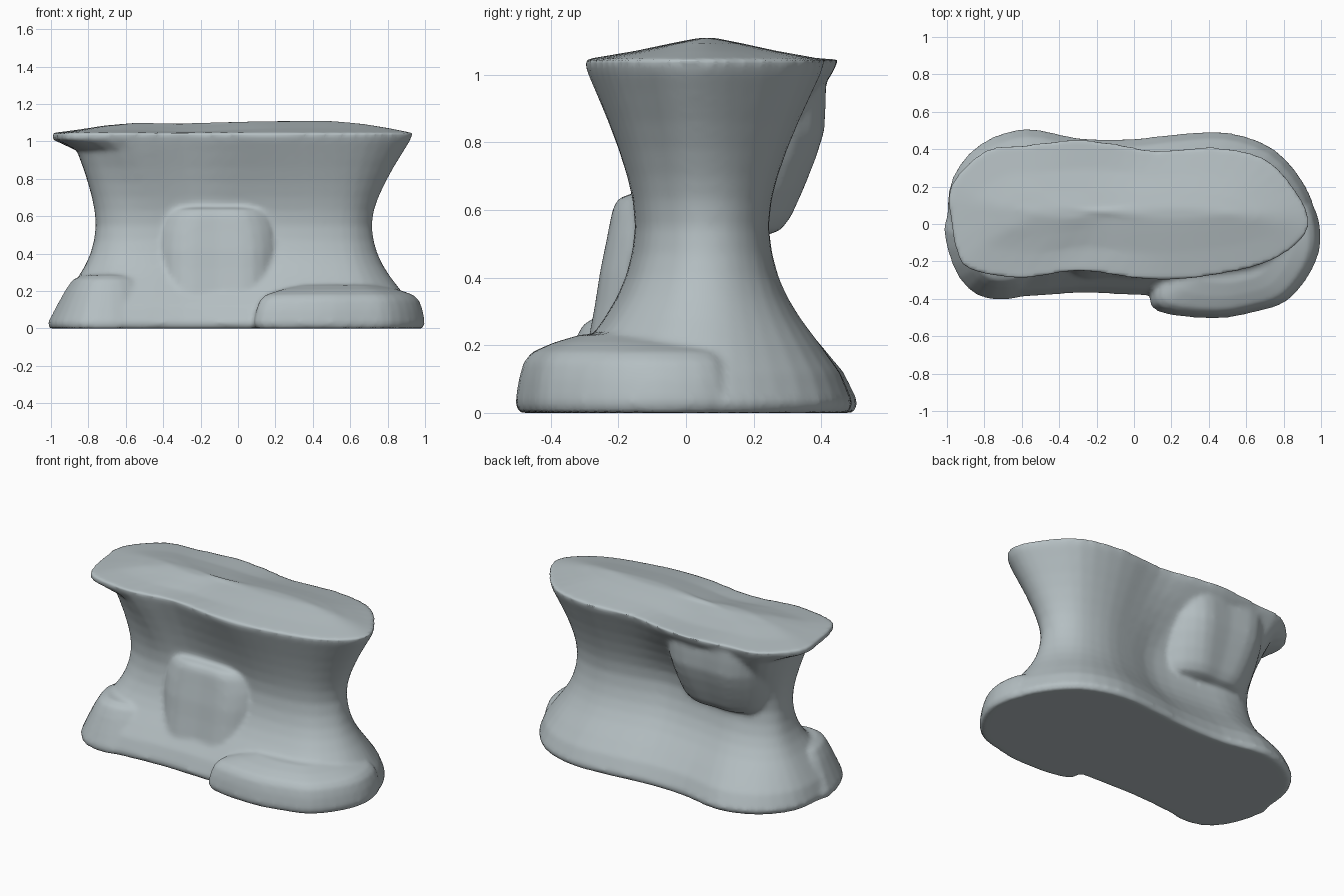
import bpy, bmesh, math
from mathutils import Vector

if "Cube" in bpy.data.objects:
    bpy.data.objects.remove(bpy.data.objects["Cube"])

stone = bpy.data.materials.new("blue grey stone")
stone.diffuse_color = (0.46, 0.52, 0.54, 1)
stone.use_nodes = True
stone.node_tree.nodes["Principled BSDF"].inputs["Base Color"].default_value = stone.diffuse_color


def smooth_outline(pts, n=3):
    """Closed Catmull-Rom curve through the outline points."""
    out, k = [], len(pts)
    for i in range(k):
        a, b, c, d = (Vector(pts[(i + j) % k]) for j in (-1, 0, 1, 2))
        for s in range(n):
            t = s / n
            out.append(0.5 * (2 * b + (c - a) * t + (2 * a - 5 * b + 4 * c - d) * t * t
                              + (3 * b - a - 3 * c + d) * t ** 3))
    return out


def loft(name, rings):
    """Skin a closed solid over rings of 3D points."""
    bm = bmesh.new()
    loops = [[bm.verts.new(p) for p in smooth_outline(r)] for r in rings]
    n = len(loops[0])
    for lo, hi in zip(loops, loops[1:]):
        for i in range(n):
            j = (i + 1) % n
            bm.faces.new((lo[i], lo[j], hi[j], hi[i]))
    bm.faces.new(loops[0][::-1])
    bm.faces.new(loops[-1])
    bmesh.ops.recalc_face_normals(bm, faces=bm.faces)
    me = bpy.data.meshes.new(name)
    bm.to_mesh(me)
    bm.free()
    ob = bpy.data.objects.new(name, me)
    bpy.context.collection.objects.link(ob)
    return ob


def scaled(outline, z, c, sx, sy):
    return [(c[0] + (x - c[0]) * sx, c[1] + (y - c[1]) * sy, z) for x, y in outline]


# Main waisted body: base, waist and top outlines
base = [(-1, .02), (-.97, -.22), (-.83, -.38), (-.6, -.39), (-.3, -.37), (0, -.38), (.25, -.39),
        (.5, -.38), (.75, -.34), (.92, -.18), (.97, .02), (.92, .2), (.75, .4), (.5, .49),
        (.22, .48), (-.02, .455), (-.3, .46), (-.58, .51), (-.82, .43), (-.97, .25)]
waist = [(-.76, .05), (-.73, -.06), (-.62, -.13), (-.45, -.15), (-.25, -.13), (0, -.13), (.25, -.15),
         (.45, -.14), (.6, -.1), (.69, -.02), (.715, .06), (.68, .15), (.58, .22), (.4, .245),
         (.2, .215), (0, .175), (-.3, .2), (-.5, .22), (-.65, .2), (-.74, .14)]
top = [(-.97, -.02), (-.95, -.13), (-.88, -.24), (-.6, -.29), (-.3, -.25), (0, -.29), (.2, -.3),
       (.45, -.27), (.7, -.21), (.88, -.1), (.935, .02), (.87, .17), (.7, .35), (.42, .41),
       (.12, .39), (-.1, .43), (-.32, .45), (-.6, .42), (-.8, .39), (-.98, .2)]


def blend(z, w, end):
    ring = []
    for (ax, ay), (bx, by) in zip(waist, end):
        f = w
        if end is top and bx < -.85:  # the left end steps out into a thick lip
            f = .6 * w if w < .9 else 1
        ring.append((ax + (bx - ax) * f, ay + (by - ay) * f, z))
    return ring


rings = [scaled(base, 0, (0, .05), .985, .97)]
rings += [blend(z, w, base) for z, w in
          ((.03, 1), (.12, .85), (.2, .62), (.28, .38), (.34, .23), (.4, .12), (.47, .04))]
rings += [blend(z, w, top) for z, w in
          ((.55, 0), (.63, .05), (.7, .16), (.78, .33), (.86, .53), (.95, .78), (1.01, .95), (1.045, 1))]
# Crowned top with a shallow dip left of the middle
for z, sx, sy in ((1.07, .87, .6), (1.093, .72, .3), (1.11, .55, .06)):
    rings.append([(x, y, z - .02 * math.exp(-((x + .2) / .22) ** 2) - (.008 if x < -.4 else 0))
                  for x, y, z in scaled(top, z, (0, .06), sx, sy)])
body = loft("rock_pedestal", rings)

# Low ledge wrapping the front right corner
foot = [(.09, -.36), (.13, -.47), (.43, -.505), (.65, -.47), (.82, -.41), (.95, -.25), (1, -.08),
        (.96, .1), (.85, .12), (.6, 0), (.2, -.15)]
fc = (.55, -.15)
ledge = loft("right_ledge", [scaled(foot, z, fc, s, s) for z, s in
             ((0, .97), (.03, 1), (.1, .97), (.15, .93), (.18, .86), (.208, .68), (.232, .45))])

# Smaller ledge at the front left
foot = [(-1, .05), (-.97, -.22), (-.83, -.385), (-.6, -.39), (-.4, -.25), (-.45, -.05), (-.7, .08)]
fc = (-.68, -.15)
left = loft("left_ledge", [scaled(foot, z, fc, s, s) for z, s in
            ((0, .97), (.03, 1), (.12, .86), (.2, .73), (.26, .61), (.285, .45))])


def slab(x0, x1, back, levels, r):
    """Rounded bump: (z, outer y, width factor) at each level."""
    c, h = (x0 + x1) / 2, (x1 - x0) / 2
    out = []
    for z, y, f in levels:
        w, d = h * f, y - back
        out.append([(c - w, back, z), (c - w, back + d * .6, z), (c - w + r, y, z), (c, y, z),
                    (c + w - r, y, z), (c + w, back + d * .6, z), (c + w, back, z)])
    return out


# Raised panel on the front and hanging bulge on the back
front = loft("front_bump", slab(-.43, .21, 0, (
    (.1, -.3, 1), (.22, -.28, 1), (.32, -.262, 1), (.42, -.247, 1), (.52, -.227, .97),
    (.6, -.212, .9), (.635, -.195, .85), (.65, -.15, .8)), .13))
back = loft("back_bulge", slab(-.72, -.08, .1, (
    (.525, .235, .72), (.54, .275, .78), (.58, .305, .83), (.66, .34, .9), (.75, .375, .96),
    (.83, .4, 1), (.92, .405, 1.03), (1.0, .405, 1.05)), .13))

# Fuse everything into one smooth solid
bpy.ops.object.select_all(action='DESELECT')
for ob in (body, ledge, left, front, back):
    ob.select_set(True)
bpy.context.view_layer.objects.active = body
bpy.ops.object.join()
body.data.materials.clear()
body.data.materials.append(stone)
body.data.remesh_voxel_size = 0.018
bpy.ops.object.voxel_remesh()
if not body.data.materials:
    body.data.materials.append(stone)
sm = body.modifiers.new("soften", 'SMOOTH')
sm.factor = 0.5
sm.iterations = 5
bpy.ops.object.shade_smooth()
